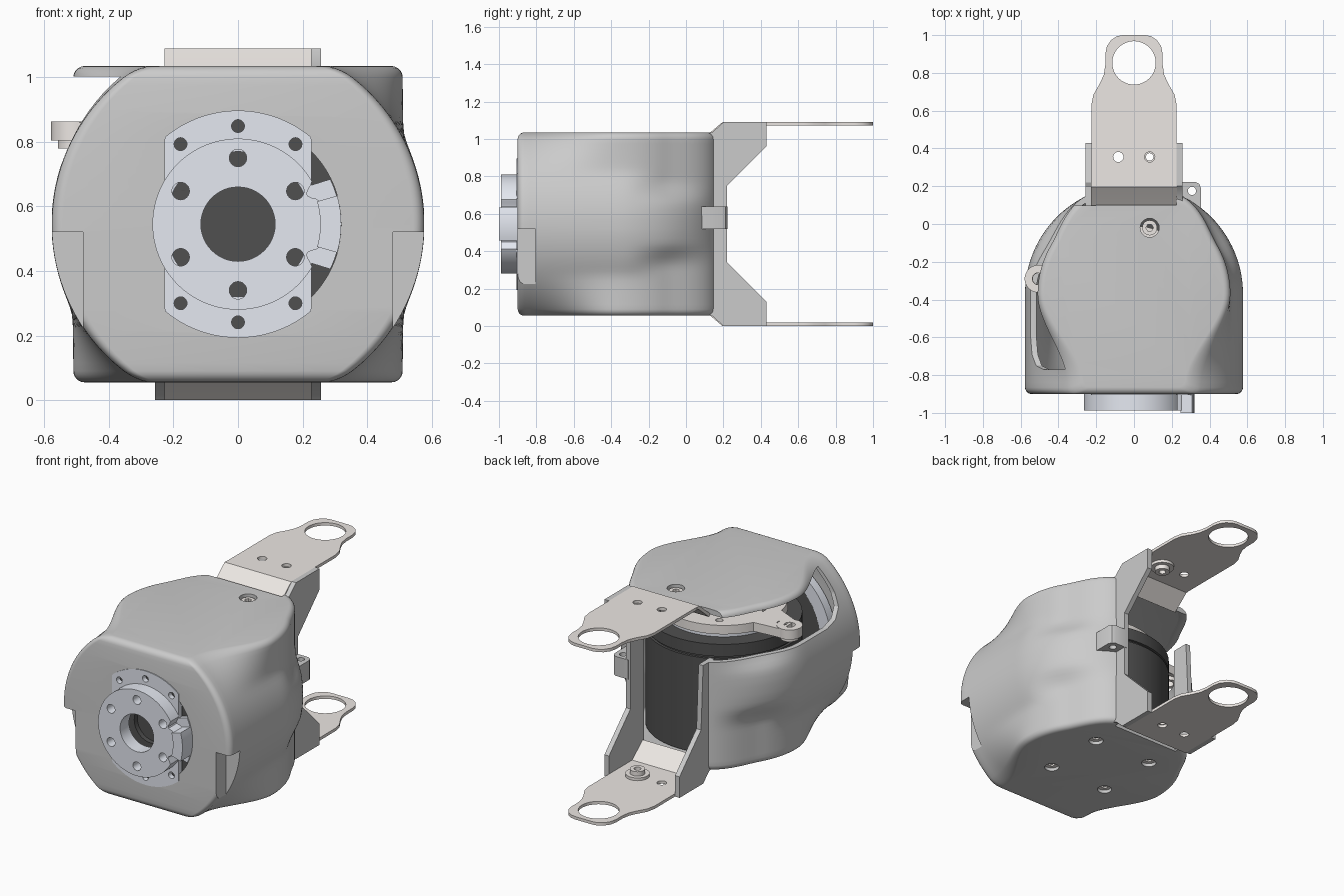
import bpy, bmesh
from math import sin, cos, pi, sqrt, radians
from mathutils import Matrix

if "Cube" in bpy.data.objects:
    bpy.data.objects.remove(bpy.data.objects["Cube"])

CY, CZ = -0.37, 0.545          # motor axis y, output axis z


def material(name, rgb):
    m = bpy.data.materials.new(name)
    m.diffuse_color = (*rgb, 1)
    m.use_nodes = True
    m.node_tree.nodes["Principled BSDF"].inputs["Base Color"].default_value = m.diffuse_color
    return m


WARM = material("warm_metal", (0.84, 0.80, 0.77))
BLUE = material("pale_steel", (0.78, 0.81, 0.88))
DARK = material("dark_motor", (0.08, 0.08, 0.08))
AXES = {"z": Matrix.Identity(4),
        "y": Matrix(((1, 0, 0, 0), (0, 0, 1, 0), (0, 1, 0, 0), (0, 0, 0, 1))),
        "x": Matrix(((0, 0, 1, 0), (1, 0, 0, 0), (0, 1, 0, 0), (0, 0, 0, 1)))}


def finish(name, bm, mat=None):
    bmesh.ops.recalc_face_normals(bm, faces=bm.faces)
    me = bpy.data.meshes.new(name)
    bm.to_mesh(me)
    bm.free()
    ob = bpy.data.objects.new(name, me)
    bpy.context.collection.objects.link(ob)
    if mat:
        me.materials.append(mat)
    return ob


def prism(name, axis, a0, a1, outline, holes=(), mat=None):
    """Extrude an outline with holes along an axis between a0 and a1."""
    cu = bpy.data.curves.new(name, "CURVE")
    cu.dimensions, cu.fill_mode, cu.extrude = "2D", "BOTH", (a1 - a0) / 2
    for pts in (outline, *holes):
        s = cu.splines.new("POLY")
        s.points.add(len(pts) - 1)
        for p, (u, v) in zip(s.points, pts):
            p.co = (u, v, 0, 1)
        s.use_cyclic_u = True
    tmp = bpy.data.objects.new(name + "_tmp", cu)
    bpy.context.collection.objects.link(tmp)
    dg = bpy.context.evaluated_depsgraph_get()
    me = bpy.data.meshes.new_from_object(tmp.evaluated_get(dg))
    bpy.data.objects.remove(tmp)
    bm = bmesh.new()
    bm.from_mesh(me)
    bmesh.ops.remove_doubles(bm, verts=bm.verts, dist=1e-5)
    bm.transform(AXES[axis] @ Matrix.Translation((0, 0, (a0 + a1) / 2)))
    return finish(name, bm, mat)


def circle(u, v, r, n=48):
    return [(u + r * cos(2 * pi * k / n), v + r * sin(2 * pi * k / n)) for k in range(n)]


def rect(u0, u1, v0, v1):
    return [(u0, v0), (u1, v0), (u1, v1), (u0, v1)]


def polar(u, v, fn, n=180):
    """Outline whose radius depends on the angle in degrees (-180..180)."""
    degs = [-180 + 360 * k / n for k in range(n)]
    return [(u + fn(d) * cos(radians(d)), v + fn(d) * sin(radians(d))) for d in degs]


def smooth(t):
    t = max(0, min(1, t))
    return t * t * (3 - 2 * t)


def housing_ring(z, inset):
    """Plan outline at height z: round back blending into the front disc."""
    disc = sqrt(0.577 ** 2 - (z - CZ) ** 2)
    back = min(0.577, 0.5 * (disc + 0.51 + sqrt((disc - 0.51) ** 2 + 0.0002)))
    yf, f = -0.9 + inset, 0.035
    half = []
    ys = [CY + (yf + f - CY) * k / 18 for k in range(1, 19)]
    ys += [yf + f - f * sin(pi / 2 * k / 5) for k in range(1, 6)]
    for y in ys:
        w = back + (disc - back) * smooth((CY - y) / 0.48) - inset
        t = max(0, min(1, (yf + f - y) / f))
        half.append((w - f * (1 - sqrt(max(0, 1 - t * t))), y))
    arc = []
    for k in range(57):
        a = pi * k / 56
        side = abs(90 - abs(90 - 180 * k / 56))
        bulge = back + (0.51 - back) * smooth((side - 5) / 25) * smooth((abs(z - CZ) - 0.1) / 0.15)
        r = bulge + (0.577 - bulge) * smooth((side - 30) / 35) - inset
        arc.append((r * cos(a), CY + r * sin(a)))
    return arc + [(-x, y) for x, y in half] + half[::-1]


def housing_solid(name, inset, z0, z1, fil=0.035):
    steps = [(z0 + fil - fil * cos(pi / 2 * k / 5), fil * (1 - sin(pi / 2 * k / 5))) for k in range(6)]
    mid = [(z0 + fil + (z1 - z0 - 2 * fil) * k / 36, 0) for k in range(1, 36)]
    levels = steps + mid + [(z0 + z1 - z, i) for z, i in steps[::-1]]
    bm = bmesh.new()
    rings = [[bm.verts.new((x, y, z)) for x, y in housing_ring(z, inset + i)] for z, i in levels]
    for a, b in zip(rings, rings[1:]):
        for k in range(len(a)):
            j = (k + 1) % len(a)
            bm.faces.new((a[k], a[j], b[j], b[k]))
    bm.faces.new(rings[0][::-1])
    bm.faces.new(rings[-1])
    return finish(name, bm)


def flange_r(d):
    return 0.318 if abs(d) <= 27 else min(0.352, 0.228 / max(0.01, abs(cos(radians(d)))))


# Housing shell: hollow, open at the back and on the upper left
housing = housing_solid("housing", 0, 0.055, 1.035)
cutters = [
    housing_solid("cut_inside", 0.031, 0.088, 1.003, 0.02),
    prism("cut_back_wall", "x", -0.232, 0.232, rect(-0.15, 0.6, 0.0885, 1.0025)),
    prism("cut_back_edge", "x", -0.228, 0.228, rect(0.1, 0.6, 0, 1.2)),
    prism("cut_left_side", "x", -1, -0.2,
          [(0.6, 0.73), (-0.6, 0.73), (-0.69, 0.75), (-0.75, 0.8), (-0.77, 0.87), (-0.77, 1.002), (0.6, 1.002)]),
    prism("cut_left_edge", "z", 0.9, 1.1, rect(-0.6, -0.2, 0.098, 0.4)),
    prism("cut_front", "y", -1.1, -0.82, polar(0, CZ, lambda d: 0.32 if abs(d) <= 46 else flange_r(d) - 0.015)),
    prism("cut_top_screw", "z", 0.95, 1.1, circle(0.083, -0.02, 0.05, 24)),
]
for s in (-1, 1):
    lo, hi = sorted((s * 0.48, s * 0.8))
    cutters.append(prism("cut_notch", "z", 0.1, 0.52, rect(lo, hi, -1.1, -0.805)))
    for t in (-1, 1):
        at = (s * 0.2, -0.305 + t * 0.2)
        cutters.append(prism("cut_base_screw", "z", 0, 0.085, circle(*at, 0.042, 24)))
        prism("base_screw", "z", 0.075, 0.1, circle(*at, 0.046, 24), [circle(*at, 0.02, 6)], WARM)
bpy.context.view_layer.objects.active = housing
for c in cutters:
    c.hide_render = True
    m = housing.modifiers.new("cut", "BOOLEAN")
    m.operation, m.solver, m.object = "DIFFERENCE", "EXACT", c
    bpy.ops.object.modifier_apply(modifier=m.name)
for c in cutters:
    bpy.data.objects.remove(c)
prism("top_screw", "z", 0.985, 1.02, circle(0.083, -0.02, 0.04, 24), [circle(0.083, -0.02, 0.02, 6)], WARM)

# Walls closing the two front notches
wall = [(0.455, 0.535), (0.455, 0.235)]
wall += [(sqrt(0.56 ** 2 - (z - CZ) ** 2), z) for z in (0.235, 0.28, 0.33, 0.38, 0.43, 0.48, 0.535)]
for name, s in (("left", -1), ("right", 1)):
    prism(name + "_notch_back", "y", -0.805, -0.785, [(s * x, z) for x, z in wall])
    prism(name + "_notch_side", "x", *sorted((s * 0.455, s * 0.48)), rect(-0.885, -0.79, 0.24, 0.53))
    prism(name + "_notch_top", "z", 0.52, 0.54, [(s * x, y) for x, y in rect(0.455, 0.555, -0.88, -0.79)])

# Side gussets: full height on the right, lower half on the left
prism("right_gusset", "x", 0.226, 0.257,
      [(0.09, 0.065), (0.14, 0.055), (0.2, 0), (0.43, 0), (0.43, 0.13), (0.22, 0.34), (0.22, 0.75),
       (0.43, 0.96), (0.43, 1.09), (0.2, 1.09), (0.14, 1.035), (0.09, 1.025)])
prism("left_gusset", "x", -0.257, -0.226,
      [(0.09, 0.065), (0.14, 0.055), (0.2, 0), (0.43, 0), (0.43, 0.13), (0.22, 0.34), (0.2, 0.73), (0.09, 0.73)])
prism("side_tab", "z", 0.52, 0.64,
      [(0.24, 0.08), (0.355, 0.07), (0.355, 0.19), (0.345, 0.212), (0.325, 0.222), (0.24, 0.222)],
      [circle(0.307, 0.175, 0.022, 20)])

# Upper and lower bracket arms
side = [(0.226, 0.2), (0.226, 0.63), (0.215, 0.685), (0.18, 0.745), (0.16, 0.79), (0.152, 0.84), (0.152, 0.9),
        (0.143, 0.942), (0.12, 0.975), (0.09, 0.994), (0.06, 1.0)]
lug = side + [(-x, y) for x, y in side[::-1]]
lug_holes = [circle(0, 0.853, 0.115), circle(-0.083, 0.355, 0.027, 24), circle(0.083, 0.355, 0.027, 24)]
bend = [(0.085, 1.0), (0.13, 1.035), (0.195, 1.09), (0.22, 1.09), (0.22, 1.072), (0.203, 1.072), (0.1, 0.985)]
for name, up in (("upper", True), ("lower", False)):
    def span(a, b):
        return (a, b) if up else (1.09 - b, 1.09 - a)
    prism(name + "_arm", "z", *span(1.072, 1.09), lug, lug_holes, WARM)
    prism(name + "_arm_bend", "x", -0.228, 0.228, [(y, z if up else 1.09 - z) for y, z in bend], (), WARM)
    for part, r, a, b in (("pad", 0.068, 1.055, 1.072), ("nut", 0.043, 1.028, 1.056)):
        prism(f"{name}_arm_{part}", "z", *span(a, b), circle(0.083, 0.355, r, 32),
              [circle(0.083, 0.355, 0.02, 20)], WARM)

# Vertical motor inside the housing
prism("motor_can", "z", 0.1, 0.69, circle(0, CY, 0.44, 72), (), DARK)
prism("motor_groove", "z", 0.68, 0.71, circle(0, CY, 0.425, 72), (), DARK)
prism("motor_cap", "z", 0.705, 0.78, circle(0, CY, 0.44, 72), (), DARK)
prism("motor_rotor", "z", 0.78, 0.83, circle(0, CY, 0.34, 72), [circle(0, CY, 0.12)], BLUE)

# Drive ring with a side crank arm
prism("drive_ring", "z", 0.805, 0.86, circle(0, CY, 0.36, 72),
      [circle(0, CY, 0.22)] + [circle(0.29 * cos(a * pi / 3), CY + 0.29 * sin(a * pi / 3), 0.022, 16) for a in range(6)],
      WARM)
prism("crank_arm", "z", 0.805, 0.86, [(-0.28, -0.2), (-0.5, -0.22), (-0.5, -0.36), (-0.28, -0.46)],
      [circle(-0.455, -0.29, 0.03, 24)], WARM)
eye = (-0.506, -0.29)
prism("crank_eye", "z", 0.804, 0.863, circle(*eye, 0.073), [circle(*eye, 0.032, 24)], WARM)
prism("crank_bush", "z", 0.78, 0.806, circle(*eye, 0.052), [circle(*eye, 0.03, 24)], WARM)

# Front output flange, disc and stop tab
ring6 = [90, 30, -30, -90, -150, 150]
inner_holes = [circle(0.205 * cos(radians(a)), CZ + 0.205 * sin(radians(a)), 0.027, 24) for a in ring6]
outer_holes = [circle(x, CZ + z, 0.02, 20) for x, z in
               ((0, 0.304), (0, -0.304), (0.178, 0.248), (-0.178, 0.248), (0.178, -0.245), (-0.178, -0.245))]
bore = circle(0, CZ, 0.115)


def disc_r(d):
    d = abs(d)
    if d < 17:
        return 0.262
    return 0.262 - 0.03 * sin(pi * (d - 17) / 12) if d < 29 else 0.265


prism("output_flange", "y", -0.905, -0.872, polar(0, CZ, flange_r), [circle(0, CZ, 0.225)] + outer_holes, BLUE)
prism("output_disc", "y", -0.988, -0.9, polar(0, CZ, disc_r), [bore] + inner_holes, BLUE)
arc = [radians(-16 + 4 * k) for k in range(9)]
prism("stop_tab", "y", -1.0, -0.9,
      [(0.32 * cos(a), CZ + 0.32 * sin(a)) for a in arc] + [(0.255 * cos(a), CZ + 0.255 * sin(a)) for a in arc[::-1]],
      (), BLUE)
prism("output_gear_rim", "y", -0.855, -0.8, circle(0, CZ, 0.43, 72), [circle(0, CZ, 0.355)], BLUE)
prism("output_gear_core", "y", -0.85, -0.8, circle(0, CZ, 0.357, 72), [bore], DARK)
prism("output_bore_end", "y", -0.82, -0.79, circle(0, CZ, 0.14), (), DARK)

# Smooth shading with sharp edges kept
bpy.ops.object.select_all(action="SELECT")
bpy.ops.object.shade_smooth_by_angle(angle=radians(32))
